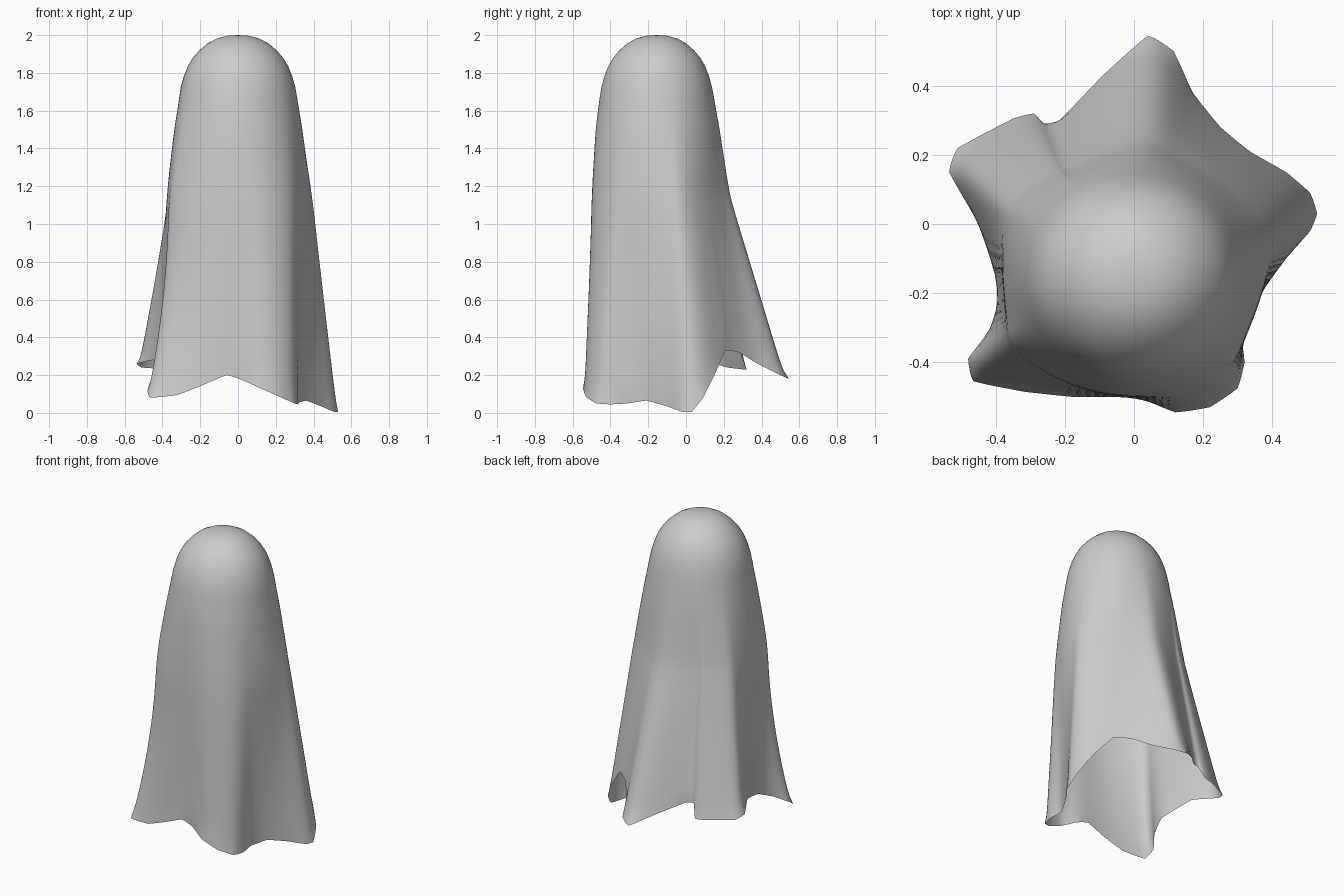
import bpy, bmesh, math
from mathutils import Vector

cube = bpy.data.objects.get("Cube")
if cube:
    bpy.data.objects.remove(cube)

# Cloth colour
cloth = bpy.data.materials.new("grey_cloth")
cloth.use_nodes = True
grey = (0.6, 0.6, 0.6, 1)
cloth.diffuse_color = grey
cloth.node_tree.nodes["Principled BSDF"].inputs["Base Color"].default_value = grey

# Hem path, counterclockwise from the left tip
hem = [Vector(p) for p in (
    (.53, .03, .005), (.51, .09, .08), (.44, .15, .2), (.335, .21, .33),
    (.25, .28, .32), (.17, .38, .26), (.115, .5, .2), (.04, .545, .18),
    (-.09, .43, .25), (-.215, .3, .31), (-.26, .29, .31), (-.29, .32, .23),
    (-.35, .305, .23), (-.51, .22, .24), (-.535, .15, .26), (-.45, 0, .28),
    (-.385, -.2, .22), (-.42, -.31, .17), (-.48, -.39, .12), (-.465, -.455, .08),
    (-.32, -.485, .095), (-.18, -.5, .15), (-.06, -.5, .2), (.02, -.505, .175),
    (.12, -.545, .13), (.22, -.53, .085), (.3, -.475, .05), (.32, -.4, .045),
    (.31, -.31, .05), (.36, -.21, .065), (.44, -.1, .035), (.51, -.02, .005))]


def spline(a, b, c, d, t):
    """Point on a smooth curve from b to c, kept close to the straight chord."""
    curve = b + (c - a) * t / 2 + (2 * a - 5 * b + 4 * c - d) * t * t / 2 \
        + (3 * b - a - 3 * c + d) * t ** 3 / 2
    return curve.lerp(b.lerp(c, t), 0.75)


STEPS, CHEST_ROWS, SKIRT_ROWS = 4, 8, 22
n = len(hem)
edge = [spline(hem[i - 1], hem[i], hem[(i + 1) % n], hem[(i + 2) % n], k / STEPS)
        for i in range(n) for k in range(STEPS)]

# Head dome: radius and height down to the shoulder
dome = [(.055, 1.997), (.11, 1.983), (.16, 1.957), (.204, 1.92), (.239, 1.88),
        (.266, 1.835), (.286, 1.785), (.302, 1.73), (.317, 1.67), (.331, 1.6)]
WAIST = 1.15
CORNER = math.radians(208)
centre = Vector((0, -.155, 0))

bm = bmesh.new()
top = bm.verts.new(centre + Vector((0, 0, 2)))
columns = []
for tip in edge:
    out = tip - centre
    angle = math.atan2(out.y, out.x)
    c, s = math.cos(angle), math.sin(angle)
    points = [centre + Vector((r * c, r * s * .965, z)) for r, z in dome]
    shoulder = points[-1]
    # Waist ring: shallow at the back, with a hint of the folds
    depth = .315 if s > 0 else .345
    waist = (centre + Vector((.378 * c, depth * s, 0))).lerp(tip, .2)
    waist.z = WAIST
    points += [shoulder.lerp(waist, k / CHEST_ROWS) for k in range(1, CHEST_ROWS + 1)]
    # The front right corner flares late
    power = 1 + .8 * max(0, math.cos(angle - CORNER)) ** 4
    for k in range(1, SKIRT_ROWS + 1):
        u = k / SKIRT_ROWS
        p = waist.lerp(tip, u ** power)
        p.z = waist.z + (tip.z - waist.z) * u
        points.append(p)
    columns.append([bm.verts.new(p) for p in points])

# Skin the sheet between neighbouring columns
for i, right in enumerate(columns):
    left = columns[(i + 1) % len(columns)]
    bm.faces.new((top, right[0], left[0]))
    for k in range(len(right) - 1):
        bm.faces.new((right[k], right[k + 1], left[k + 1], left[k]))

# Soften the folds while keeping the hem in place
inner = [v for v in bm.verts if not v.is_boundary and v.co.z < 1.7]
for _ in range(12):
    bmesh.ops.smooth_vert(bm, verts=inner, factor=.5,
                          use_axis_x=True, use_axis_y=True, use_axis_z=False)
for f in bm.faces:
    f.smooth = True

mesh = bpy.data.meshes.new("draped_sheet")
bm.to_mesh(mesh)
bm.free()
mesh.materials.append(cloth)
sheet = bpy.data.objects.new("draped_sheet", mesh)
bpy.context.collection.objects.link(sheet)
